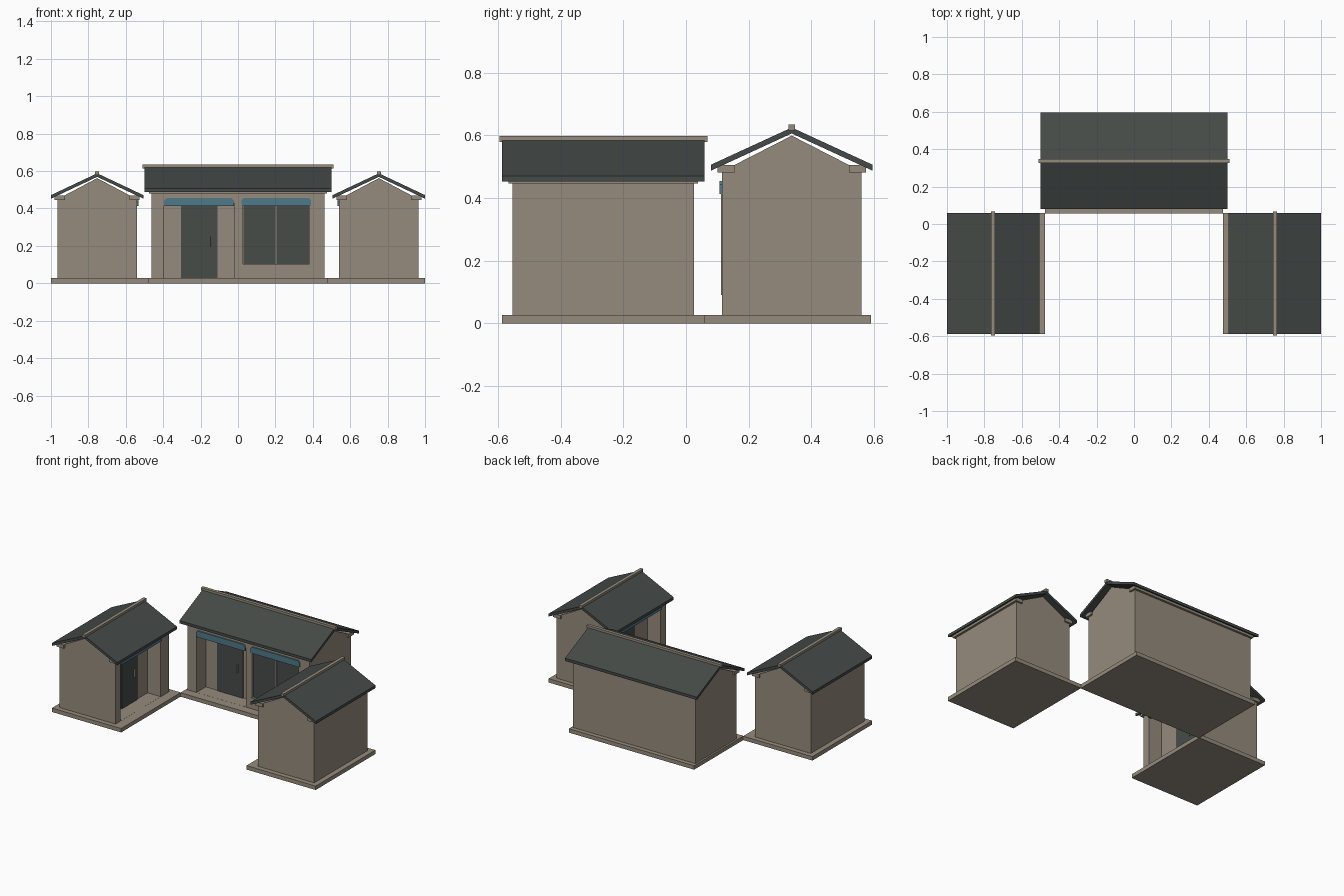
import bpy, bmesh
from math import radians
from mathutils import Matrix, Vector

if "Cube" in bpy.data.objects:
    bpy.data.objects.remove(bpy.data.objects["Cube"])


def material(name, rgb):
    m = bpy.data.materials.new(name)
    m.diffuse_color = (*rgb, 1)
    m.use_nodes = True
    m.node_tree.nodes["Principled BSDF"].inputs["Base Color"].default_value = m.diffuse_color
    return m


STONE = material("warm_stone", (0.30, 0.26, 0.205))
SLATE = material("dark_slate", (0.058, 0.068, 0.063))
PANEL = material("dark_panel", (0.062, 0.072, 0.066))
TEAL = material("teal_paint", (0.08, 0.19, 0.25))


def prism(name, pts, a, b, axis, mat, M):
    """Extrude a 2D profile along axis 'x' (pts = y,z) or 'y' (pts = x,z)."""
    def p3(p, t):
        return M @ Vector((t, p[0], p[1]) if axis == 'x' else (p[0], t, p[1]))
    bm = bmesh.new()
    lo = [bm.verts.new(p3(p, a)) for p in pts]
    hi = [bm.verts.new(p3(p, b)) for p in pts]
    bm.faces.new(lo)
    bm.faces.new(hi[::-1])
    n = len(pts)
    for i in range(n):
        j = (i + 1) % n
        bm.faces.new((lo[j], lo[i], hi[i], hi[j]))
    bmesh.ops.recalc_face_normals(bm, faces=bm.faces)
    me = bpy.data.meshes.new(name)
    bm.to_mesh(me)
    bm.free()
    me.materials.append(mat)
    ob = bpy.data.objects.new(name, me)
    bpy.context.collection.objects.link(ob)
    return ob


def box(name, x0, x1, y0, y1, z0, z1, mat, M):
    return prism(name, [(y0, z0), (y1, z0), (y1, z1), (y0, z1)], x0, x1, 'x', mat, M)


def cut(target, x0, x1, y0, y1, z0, z1, M):
    c = box(target.name + "_cutter", x0, x1, y0, y1, z0, z1, STONE, M)
    c.hide_render = True
    c.display_type = 'WIRE'
    mod = target.modifiers.new("opening", 'BOOLEAN')
    mod.operation = 'DIFFERENCE'
    mod.solver = 'EXACT'
    mod.object = c


FLOOR, RECESS = 0.027, 0.10


def lintel(name, x0, x1, z0, z1, M):
    c = 0.012
    prism(name, [(x0, z0), (x1, z0), (x1, z1 - c), (x1 - c, z1), (x0 + c, z1), (x0, z1 - c)],
          -0.008, 0.012, 'y', TEAL, M)


def door(name, x0, x1, top, M):
    box(name + "_door", x0, x1, RECESS - 0.006, RECESS + 0.004, FLOOR, top, PANEL, M)
    hx = x1 - 0.037
    box(name + "_door_handle", hx - 0.003, hx + 0.003, RECESS - 0.016, RECESS - 0.005,
        0.195, 0.25, STONE, M)


def house(name, M, hl, depth, top, rise, base, over, side_over, cap_over):
    """Local frame: front wall on y = 0 facing -y, length along x."""
    bf, bb, bs = base
    box(name + "_base", -hl - bs, hl + bs, -bf, depth + bb, 0, FLOOR, STONE, M)
    walls = box(name + "_walls", -hl, hl, 0, depth, FLOOR, top, STONE, M)
    mid = depth / 2
    prism(name + "_gable", [(0, top), (depth, top), (mid, top + rise)], -hl, hl, 'x', STONE, M)
    # beams carrying the eaves
    for tag, a, b in (("front", -0.015, 0.04), ("back", depth - 0.04, depth + 0.015)):
        box(f"{name}_{tag}_eave_beam", -hl - 0.012, hl + 0.012, a, b,
            top - 0.004, top + 0.02, STONE, M)
    # bent roof slab with a gap above the gable
    t, e, r = 0.019, top + 0.002, top + rise + 0.007
    prism(name + "_roof", [(-over, e), (mid, r), (depth + over, e),
                           (depth + over, e + t), (mid, r + t), (-over, e + t)],
          -hl - side_over, hl + side_over, 'x', SLATE, M)
    rl = hl + side_over + cap_over
    box(name + "_ridge_cap", -rl, rl, mid - 0.011, mid + 0.011, r + 0.009, r + 0.029, STONE, M)
    return walls


# main hall: recessed door bay on the left, window bay on the right
M = Matrix.Translation((0, 0.115, 0))
walls = house("main_hall", M, 0.463, 0.445, 0.485, 0.114, (0.06, 0.03, 0.012), 0.036, 0.037, 0.01)
cut(walls, -0.395, -0.02, -0.05, RECESS, FLOOR + 0.0005, 0.43, M)
cut(walls, 0.02, 0.39, -0.05, 0.02, 0.095, 0.43, M)
door("main_hall", -0.305, -0.11, 0.412, M)
lintel("door_lintel", -0.395, -0.022, 0.412, 0.455, M)
lintel("window_lintel", 0.018, 0.39, 0.412, 0.455, M)
box("window_glass", 0.03, 0.38, 0.012, 0.024, 0.103, 0.42, PANEL, M)
for tag, a, b in (("left", 0.016, 0.028), ("centre", 0.201, 0.207), ("right", 0.382, 0.394)):
    box(f"window_{tag}_bar", a, b, -0.003 if tag != "centre" else 0.006, 0.022,
        0.09, 0.415, STONE, M)
box("window_sill", 0.016, 0.394, -0.004, 0.022, 0.09, 0.104, STONE, M)

# two side halls facing the courtyard
for name, s in (("left_hall", -1), ("right_hall", 1)):
    M = Matrix.Translation((0.541 * s, -0.264, 0)) @ Matrix.Rotation(radians(-90 * s), 4, 'Z')
    walls = house(name, M, 0.29, 0.424, 0.45, 0.112, (0.066, 0.035, 0.033), 0.036, 0.033, 0.009)
    cut(walls, -0.235, 0.2, -0.05, RECESS, FLOOR + 0.0005, 0.425, M) if s < 0 else \
        cut(walls, -0.2, 0.235, -0.05, RECESS, FLOOR + 0.0005, 0.425, M)
    door(name, -0.085, 0.085, 0.39, M)
    a, b = (-0.235, 0.2) if s < 0 else (-0.2, 0.235)
    lintel(name + "_lintel", a, b, 0.412, 0.446, M)
